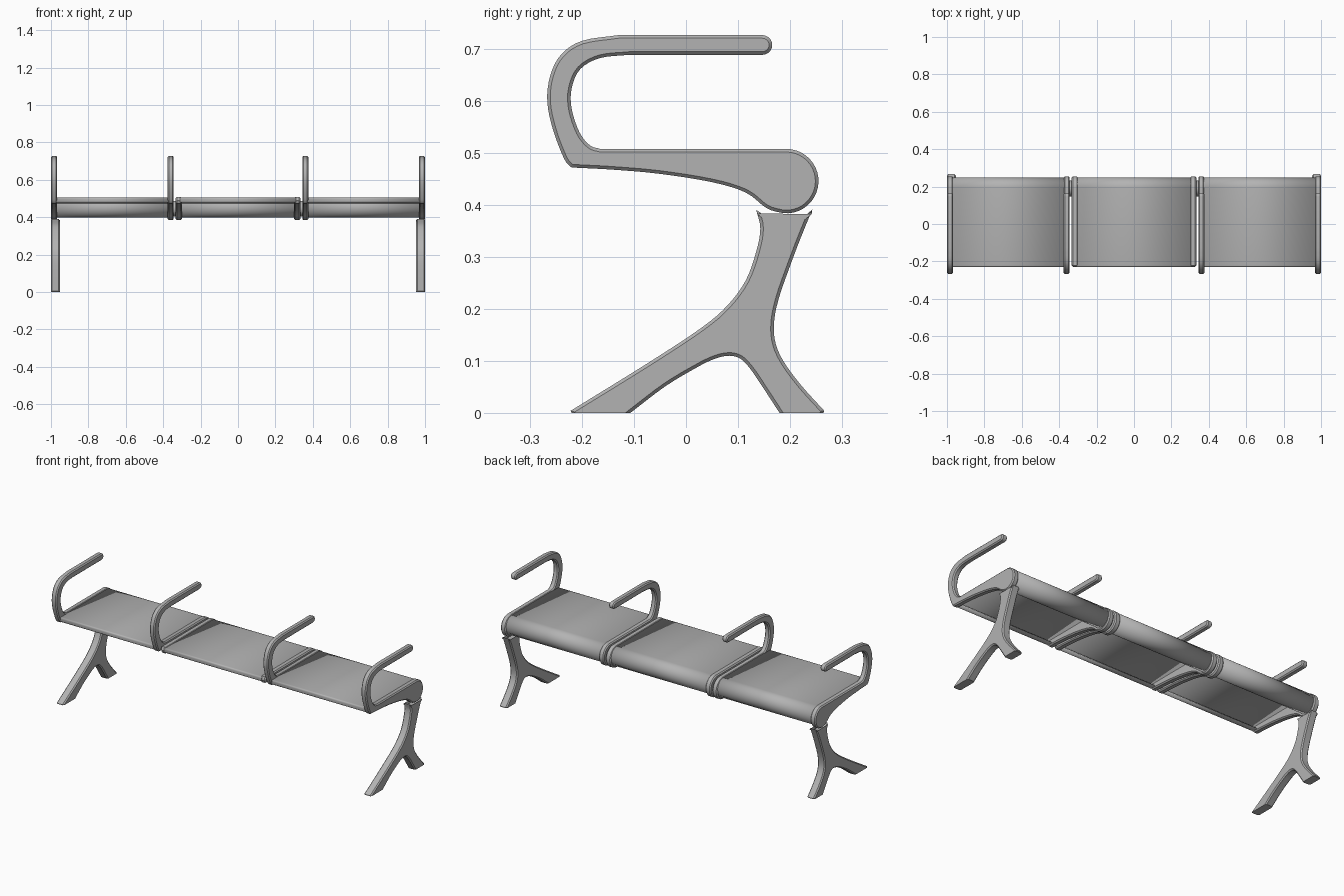
import bpy, bmesh, math
from mathutils import Vector

cube = bpy.data.objects.get("Cube")
if cube:
    bpy.data.objects.remove(cube, do_unlink=True)

metal = bpy.data.materials.new("grey metal")
metal.use_nodes = True
GREY = (0.45, 0.45, 0.45, 1)
metal.diffuse_color = GREY
metal.node_tree.nodes["Principled BSDF"].inputs["Base Color"].default_value = GREY


def smooth_path(points, steps=4):
    """Catmull-Rom curve through the given (y, z) points."""
    p = [Vector(q) for q in points]
    p = [2 * p[0] - p[1]] + p + [2 * p[-1] - p[-2]]
    out = []
    for a, b, c, d in zip(p, p[1:], p[2:], p[3:]):
        for i in range(steps):
            t = i / steps
            out.append(0.5 * (2 * b + (c - a) * t + (2 * a - 5 * b + 4 * c - d) * t ** 2
                              + (3 * b - a - 3 * c + d) * t ** 3))
    return out + [p[-2]]


def arc(cy, cz, r, start, end, n):
    angles = [math.radians(start + (end - start) * i / n) for i in range(n + 1)]
    return [Vector((cy + r * math.cos(a), cz + r * math.sin(a))) for a in angles]


def outline(*pieces):
    """Join pieces into one closed loop, dropping repeated points."""
    loop = []
    for piece in pieces:
        for q in piece:
            q = Vector(q)
            if not loop or (q - loop[-1]).length > 0.002:
                loop.append(q)
    if (loop[0] - loop[-1]).length < 0.002:
        loop.pop()
    return loop


def finish(name, bm):
    bmesh.ops.recalc_face_normals(bm, faces=bm.faces)
    mesh = bpy.data.meshes.new(name)
    bm.to_mesh(mesh)
    bm.free()
    mesh.materials.append(metal)
    mesh.polygons.foreach_set("use_smooth", [True] * len(mesh.polygons))
    mesh.set_sharp_from_angle(angle=math.radians(30))
    obj = bpy.data.objects.new(name, mesh)
    bpy.context.collection.objects.link(obj)
    return obj


def plate(name, loop, x0, x1, chamfer=0.006):
    """Extrude a side profile from x0 to x1 and chamfer its rims."""
    bm = bmesh.new()
    face = bm.faces.new([bm.verts.new((x0, q.x, q.y)) for q in loop])
    ext = bmesh.ops.extrude_face_region(bm, geom=[face])["geom"]
    moved = [v for v in ext if isinstance(v, bmesh.types.BMVert)]
    bmesh.ops.translate(bm, verts=moved, vec=(x1 - x0, 0, 0))
    bmesh.ops.recalc_face_normals(bm, faces=bm.faces)
    rims = [e for e in bm.edges if abs(e.verts[0].co.x - e.verts[1].co.x) < 1e-5
            and max(v.co.z for v in e.verts) > 0.001]
    bmesh.ops.bevel(bm, geom=rims, offset=chamfer, segments=1, profile=0.5,
                    affect='EDGES', clamp_overlap=False)
    return finish(name, bm)


# Side profiles (y, z)
roll = arc(0.193, 0.446, 0.062, 90, -95, 20)
belly = smooth_path([(0.187, 0.384), (0.155, 0.394), (0.115, 0.424), (0.05, 0.444),
                     (-0.05, 0.460), (-0.14, 0.468), (-0.215, 0.472)])
arm_outer = smooth_path([(-0.222, 0.473), (-0.235, 0.49), (-0.256, 0.545), (-0.267, 0.6),
                         (-0.261, 0.65), (-0.24, 0.69), (-0.2, 0.716), (-0.13, 0.727)])
arm_tip = arc(0.147, 0.708, 0.019, 90, -90, 10)
arm_inner = smooth_path([(-0.11, 0.689), (-0.165, 0.683), (-0.203, 0.662), (-0.22, 0.625),
                         (-0.22, 0.585), (-0.205, 0.54), (-0.185, 0.515), (-0.165, 0.508)])
arm_frame = outline(arm_outer, arm_tip, arm_inner, roll, belly)
plain_frame = outline([(-0.222, 0.473), (-0.229, 0.49), (-0.222, 0.508)], roll, belly)

leg = outline(
    smooth_path([(-0.222, 0.004), (-0.07, 0.098), (0.03, 0.164), (0.08, 0.207),
                 (0.115, 0.255), (0.135, 0.31), (0.143, 0.355), (0.135, 0.391)]),
    smooth_path([(0.135, 0.391), (0.16, 0.375), (0.19, 0.37), (0.222, 0.376), (0.243, 0.391)]),
    smooth_path([(0.243, 0.391), (0.22, 0.335), (0.2, 0.282), (0.18, 0.225), (0.17, 0.18),
                 (0.171, 0.14), (0.186, 0.102), (0.22, 0.055), (0.266, 0.004)]),
    [(0.264, 0), (0.18, 0)],
    smooth_path([(0.18, 0), (0.15, 0.046), (0.125, 0.083), (0.105, 0.104), (0.083, 0.11),
                 (0.055, 0.104), (0.02, 0.087), (-0.04, 0.051), (-0.107, 0)]),
    [(-0.22, 0)])

# Frames, legs and joint pins, mirrored left and right
for side, s in (("left", 1), ("right", -1)):
    plate(f"{side}_end_frame", arm_frame, s * 0.967, s * 1.0)
    plate(f"{side}_inner_arm_frame", arm_frame, s * 0.344, s * 0.376)
    plate(f"{side}_middle_frame", plain_frame, s * 0.300, s * 0.333)
    plate(f"{side}_leg", leg, s * 0.953, s * 1.0)
    plate(f"{side}_joint_pin", arc(0.19, 0.445, 0.042, 0, 345, 23), s * 0.325, s * 0.352, 0.001)

# Seat panels: a folded sheet with a front lip and a rolled rear edge
sheet = outline([(-0.195, 0.478)], arc(-0.222, 0.486, 0.008, 270, 180, 4),
                arc(-0.222, 0.497, 0.008, 180, 90, 4),
                arc(0.195, 0.451, 0.054, 90, -205, 34))
for name, x0, x1 in (("right_seat", -0.975, -0.37), ("middle_seat", -0.31, 0.31),
                     ("left_seat", 0.37, 0.975)):
    bm = bmesh.new()
    rows = [[bm.verts.new((x, q.x, q.y)) for q in sheet] for x in (x0, x1)]
    for i in range(len(sheet) - 1):
        bm.faces.new((rows[0][i], rows[0][i + 1], rows[1][i + 1], rows[1][i]))
    seat = finish(name, bm)
    top = max(seat.data.polygons, key=lambda f: f.area)
    thick = seat.modifiers.new("sheet thickness", 'SOLIDIFY')
    thick.thickness = 0.006
    thick.offset = -1 if top.normal.z > 0 else 1
